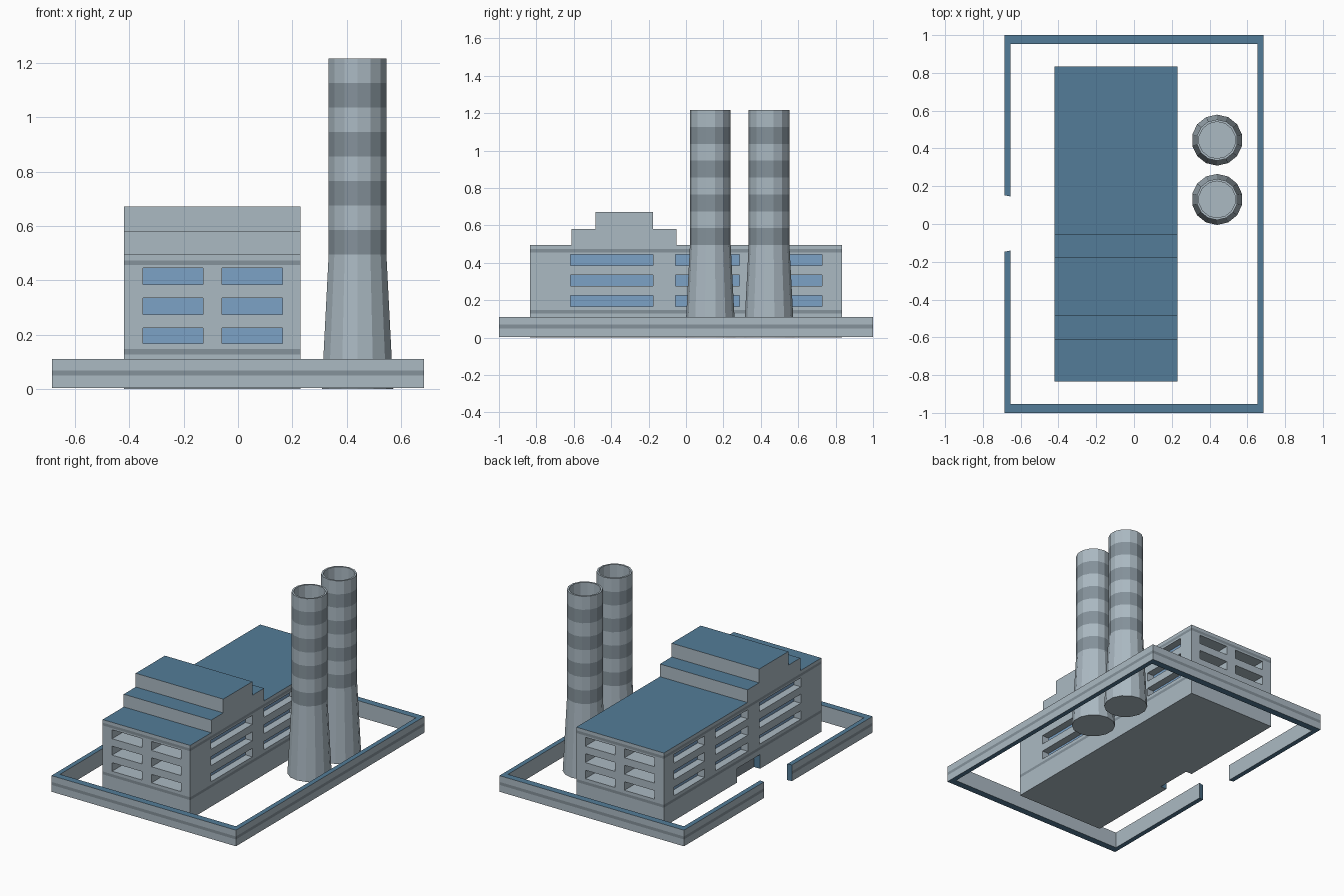
import bpy, bmesh, math
from mathutils import Vector

cube = bpy.data.objects.get("Cube")
if cube:
    bpy.data.objects.remove(cube, do_unlink=True)


def material(name, rgb):
    m = bpy.data.materials.new(name)
    m.use_nodes = True
    color = (*rgb, 1)
    m.diffuse_color = color
    m.node_tree.nodes["Principled BSDF"].inputs["Base Color"].default_value = color
    return m


MATERIALS = [
    material("pale grey concrete", (0.41, 0.49, 0.545)),
    material("dark grey band", (0.235, 0.288, 0.328)),
    material("window blue", (0.202, 0.361, 0.565)),
    material("roof blue", (0.087, 0.202, 0.314)),
]
CONCRETE, BAND, GLASS, ROOF = range(4)


def finish(name, bm):
    mesh = bpy.data.meshes.new(name)
    bm.to_mesh(mesh)
    bm.free()
    for m in MATERIALS:
        mesh.materials.append(m)
    obj = bpy.data.objects.new(name, mesh)
    bpy.context.collection.objects.link(obj)
    return obj


def prism(points, sweep):
    """Solid made by sweeping a flat outline along a vector."""
    bm = bmesh.new()
    base = bm.faces.new([bm.verts.new(p) for p in points])
    out = bmesh.ops.extrude_face_region(bm, geom=[base], use_keep_orig=True)
    moved = [v for v in out["geom"] if isinstance(v, bmesh.types.BMVert)]
    bmesh.ops.translate(bm, verts=moved, vec=sweep)
    bmesh.ops.recalc_face_normals(bm, faces=bm.faces)
    return bm


def cut(bm, axis, values):
    normal = Vector((0, 0, 0))
    normal[axis] = 1
    for value in values:
        bmesh.ops.bisect_plane(bm, geom=bm.verts[:] + bm.edges[:] + bm.faces[:],
                               plane_co=normal * value, plane_no=normal)
    bm.normal_update()


def inside(value, spans):
    return any(a < value < b for a, b in spans)


def flat(spans):
    return [v for span in spans for v in span]


# Main hall
X0, X1, Y, ROOF_Z = -0.42, 0.23, 0.835, 0.495
ROWS = [(0.167, 0.224), (0.275, 0.335), (0.385, 0.445)]
END_WINDOWS = [(-0.35, -0.128), (-0.058, 0.163)]
SIDE_WINDOWS = [(-0.617, -0.177), (-0.055, 0.287), (0.404, 0.727)]
HALL_BANDS = [(0.128, 0.147), (0.456, 0.474)]
DOOR_Y, DOOR_TOP, DOOR_X = [(-0.185, 0.06)], 0.095, X0 + 0.045

hall = prism([(X0, -Y, 0), (X1, -Y, 0), (X1, Y, 0), (X0, Y, 0)], (0, 0, ROOF_Z))
cut(hall, 0, flat(END_WINDOWS) + [DOOR_X])
cut(hall, 1, flat(SIDE_WINDOWS) + flat(DOOR_Y))
cut(hall, 2, flat(ROWS) + flat(HALL_BANDS) + [DOOR_TOP])


def is_window(f):
    c = f.calc_center_median()
    spans, along = (SIDE_WINDOWS, c.y) if abs(f.normal.x) > 0.9 else (END_WINDOWS, c.x)
    return abs(f.normal.z) < 0.1 and inside(c.z, ROWS) and inside(along, spans)


def is_door(f):
    c = f.calc_center_median()
    return f.normal.x < -0.9 and c.z < DOOR_TOP and inside(c.y, DOOR_Y)


caps = {}


def recess(test, normal, depth, index):
    normal = Vector(normal)
    faces = [f for f in hall.faces if f.normal.dot(normal) > 0.9 and test(f)]
    out = bmesh.ops.extrude_face_region(hall, geom=faces)["geom"]
    for f in faces:
        if f.is_valid:
            hall.faces.remove(f)
    moved = [v for v in out if isinstance(v, bmesh.types.BMVert)]
    bmesh.ops.translate(hall, verts=moved, vec=-normal * depth)
    caps.update({f: index for f in out if isinstance(f, bmesh.types.BMFace)})
    hall.normal_update()


# Recessed windows on all four sides, then the doorway
for s in (-1, 1):
    recess(is_window, (s, 0, 0), 0.05, GLASS)
    recess(is_window, (0, s, 0), 0.13, GLASS)
recess(is_door, (-1, 0, 0), DOOR_X - X0, BAND)

# Open the underside of the doorway
for f in hall.faces[:]:
    c = f.calc_center_median()
    if c.z < 0.001 and c.x < DOOR_X and inside(c.y, DOOR_Y):
        hall.faces.remove(f)

for f in hall.faces:
    c = f.calc_center_median()
    if f in caps:
        f.material_index = caps[f]
    elif c.z > ROOF_Z - 0.001:
        f.material_index = ROOF
    elif X0 + 0.001 < c.x < DOOR_X and 0.001 < c.z <= DOOR_TOP + 0.001 and abs(c.y) < 0.3:
        f.material_index = ROOF
    elif inside(c.z, HALL_BANDS):
        f.material_index = BAND
    else:
        f.material_index = CONCRETE
finish("main_hall", hall)

# Stepped roof block
STEPS = [(-0.612, 0), (-0.612, 0.085), (-0.485, 0.085), (-0.485, 0.177),
         (-0.176, 0.177), (-0.176, 0.085), (-0.052, 0.085), (-0.052, 0)]
block = prism([(X0, y, ROOF_Z + z) for y, z in STEPS], (X1 - X0, 0, 0))
for f in block.faces:
    f.material_index = ROOF if f.normal.z > 0.9 else CONCRETE
finish("stepped_roof_block", block)

# Perimeter wall with a gateway on the right side
WX, WY, IX, IY, WALL_BAND = 0.685, 1.0, 0.653, 0.954, [(0.049, 0.069)]
half = [(-WX, 0.152), (-WX, WY), (WX, WY), (WX, -WY), (-WX, -WY), (-WX, -0.147),
        (-IX, -0.14), (-IX, -IY), (IX, -IY), (IX, IY), (-IX, IY), (-IX, 0.146)]
wall = prism([(x, y, 0.003) for x, y in half], (0, 0, 0.108))
cut(wall, 2, flat(WALL_BAND))
for f in wall.faces:
    c = f.calc_center_median()
    gate_end = abs(c.y) < 0.2 and abs(f.normal.y) > 0.5
    outer = abs(c.x) > WX - 0.01 or abs(c.y) > WY - 0.01
    if abs(f.normal.z) > 0.9 or gate_end:
        f.material_index = ROOF
    elif outer and inside(c.z, WALL_BAND):
        f.material_index = BAND
finish("perimeter_wall", wall)

# Chimneys: tapered base, eight alternating bands, hollow top
SIDES, TOP, RADIUS, BORE = 14, 1.217, 0.109, 0.097
STEP = (TOP - ROOF_Z) / 8


def chimney(name, y):
    bm = bmesh.new()
    profile = [(0.135, 0)] + [(RADIUS, ROOF_Z + i * STEP) for i in range(9)]
    profile += [(BORE, TOP), (BORE, ROOF_Z)]
    rings = []
    for r, z in profile:
        angles = [2 * math.pi * k / SIDES - math.pi / 2 for k in range(SIDES)]
        rings.append([bm.verts.new((0.44 + r * math.cos(a), y + r * math.sin(a), z))
                      for a in angles])
    for i, (low, high) in enumerate(zip(rings, rings[1:])):
        for k in range(SIDES):
            n = (k + 1) % SIDES
            f = bm.faces.new((low[k], low[n], high[n], high[k]))
            f.material_index = BAND if i in (1, 3, 5, 7) else CONCRETE
    bm.faces.new(rings[0][::-1])
    bm.faces.new(rings[-1])
    finish(name, bm)


chimney("front_chimney", 0.13)
chimney("back_chimney", 0.444)
